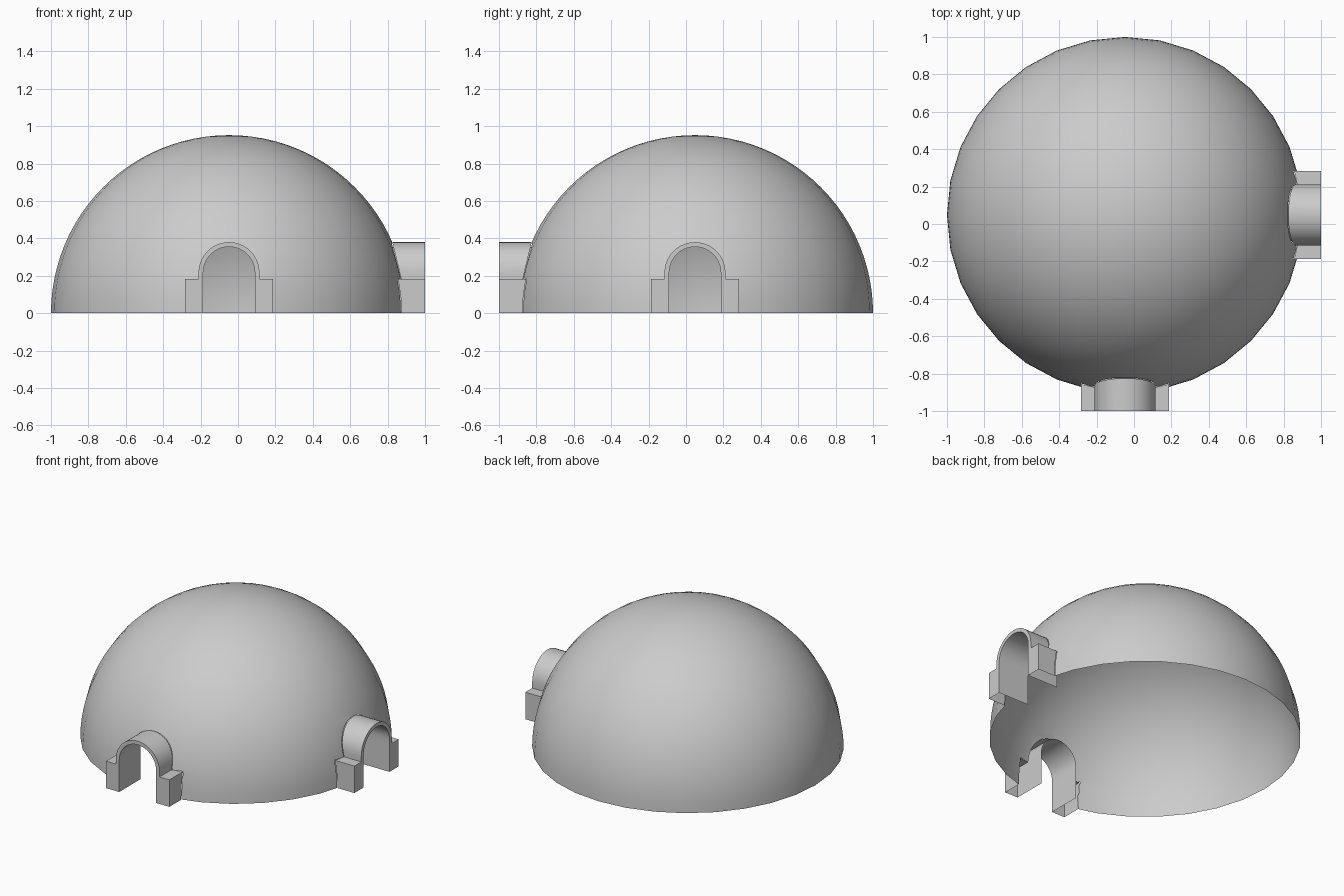
import bpy, bmesh
from math import sin, cos, pi, sqrt, radians
from mathutils import Matrix, Vector

if "Cube" in bpy.data.objects:
    bpy.data.objects.remove(bpy.data.objects["Cube"])

R = 0.952                                # dome radius
CENTRE = Vector((-0.048, 0.048, 0))      # dome centre
FRONT, INNER_END = -1.048, -0.82         # porch depth, local to dome centre
SPRING = 0.217                           # height where the arch starts
N = 20


def make_object(name, bm):
    mesh = bpy.data.meshes.new(name)
    bm.to_mesh(mesh)
    bm.free()
    obj = bpy.data.objects.new(name, mesh)
    bpy.context.collection.objects.link(obj)
    obj.location = CENTRE
    return obj


def smooth(obj, angle):
    bpy.ops.object.select_all(action='DESELECT')
    obj.select_set(True)
    bpy.context.view_layer.objects.active = obj
    bpy.ops.object.shade_smooth_by_angle(angle=radians(angle))


def arch(r):
    return [(r * cos(pi * i / N), SPRING + r * sin(pi * i / N)) for i in range(N + 1)]


# Outer outline has a stepped shoulder, inner outline is a plain arch
side = [(0.236, 0), (0.236, 0.09), (0.236, 0.182), (0.2, 0.182), (0.163, 0.182)]
outer = side + arch(0.163) + [(-x, z) for x, z in reversed(side)]
inner = [(0.138, 0), (0.138, 0.182)] + arch(0.138) + [(-0.138, 0.182), (-0.138, 0)]


def strip(bm, profile, back):
    """Sweep a profile from the porch front back to depth back(x, z)."""
    a = [bm.verts.new((x, FRONT, z)) for x, z in profile]
    b = [bm.verts.new((x, back(x, z), z)) for x, z in profile]
    for i in range(len(a) - 1):
        bm.faces.new((a[i], a[i + 1], b[i + 1], b[i]))
    return a


def porch(name, turn):
    bm = bmesh.new()
    o = strip(bm, outer, lambda x, z: -sqrt(R * R - x * x - z * z))
    n = strip(bm, inner, lambda x, z: INNER_END)
    # Front rim: arch ring plus the two shoulder blocks
    k, m = len(side), 2
    for i in range(N):
        bm.faces.new((o[k + i], o[k + i + 1], n[m + i + 1], n[m + i]))
    bm.faces.new(o[:k + 1] + [n[2], n[1], n[0]])
    bm.faces.new(o[k + N:] + [n[-1], n[-2], n[-3]])
    bmesh.ops.remove_doubles(bm, verts=bm.verts, dist=1e-5)
    bmesh.ops.recalc_face_normals(bm, faces=bm.faces)
    bm.transform(Matrix.Rotation(turn, 4, 'Z'))
    smooth(make_object(name, bm), 30)


def cutter(name, turn):
    bm = bmesh.new()
    pts = [(0.236, -0.1)] + outer[1:-1] + [(-0.236, -0.1)]
    face = bm.faces.new([bm.verts.new((x, -1.2, z)) for x, z in pts])
    ext = bmesh.ops.extrude_face_region(bm, geom=[face], use_keep_orig=True)
    vs = [g for g in ext['geom'] if isinstance(g, bmesh.types.BMVert)]
    bmesh.ops.translate(bm, verts=vs, vec=(0, 0.7, 0))
    bmesh.ops.recalc_face_normals(bm, faces=bm.faces)
    bm.transform(Matrix.Rotation(turn, 4, 'Z'))
    obj = make_object(name, bm)
    obj.hide_render = True
    return obj


# Dome: solid half sphere, cut by both doorways, then reduced to its skin
bm = bmesh.new()
bmesh.ops.create_uvsphere(bm, u_segments=32, v_segments=48, radius=R)
bmesh.ops.bisect_plane(bm, geom=bm.verts[:] + bm.edges[:] + bm.faces[:], dist=1e-5,
                       plane_co=(0, 0, 0), plane_no=(0, 0, -1), clear_outer=True)
bmesh.ops.holes_fill(bm, edges=[e for e in bm.edges if e.is_boundary], sides=0)
bmesh.ops.recalc_face_normals(bm, faces=bm.faces)
dome = make_object("dome", bm)

cutters = []
for label, turn in (("front", 0), ("right", pi / 2)):
    porch(label + "_doorway", turn)
    cut = cutter(label + "_cutter", turn)
    cutters.append(cut)
    mod = dome.modifiers.new(label, 'BOOLEAN')
    mod.operation, mod.solver, mod.object = 'DIFFERENCE', 'EXACT', cut

bpy.context.view_layer.update()
mesh = bpy.data.meshes.new_from_object(dome.evaluated_get(bpy.context.evaluated_depsgraph_get()))
dome.modifiers.clear()
dome.data = mesh
for cut in cutters:
    bpy.data.objects.remove(cut)

bm = bmesh.new()
bm.from_mesh(mesh)
drop = [f for f in bm.faces
        if f.calc_center_median().length < 0.9 or f.normal.dot(f.calc_center_median().normalized()) < 0.7]
bmesh.ops.delete(bm, geom=drop, context='FACES')
bm.to_mesh(mesh)
bm.free()
smooth(dome, 40)
